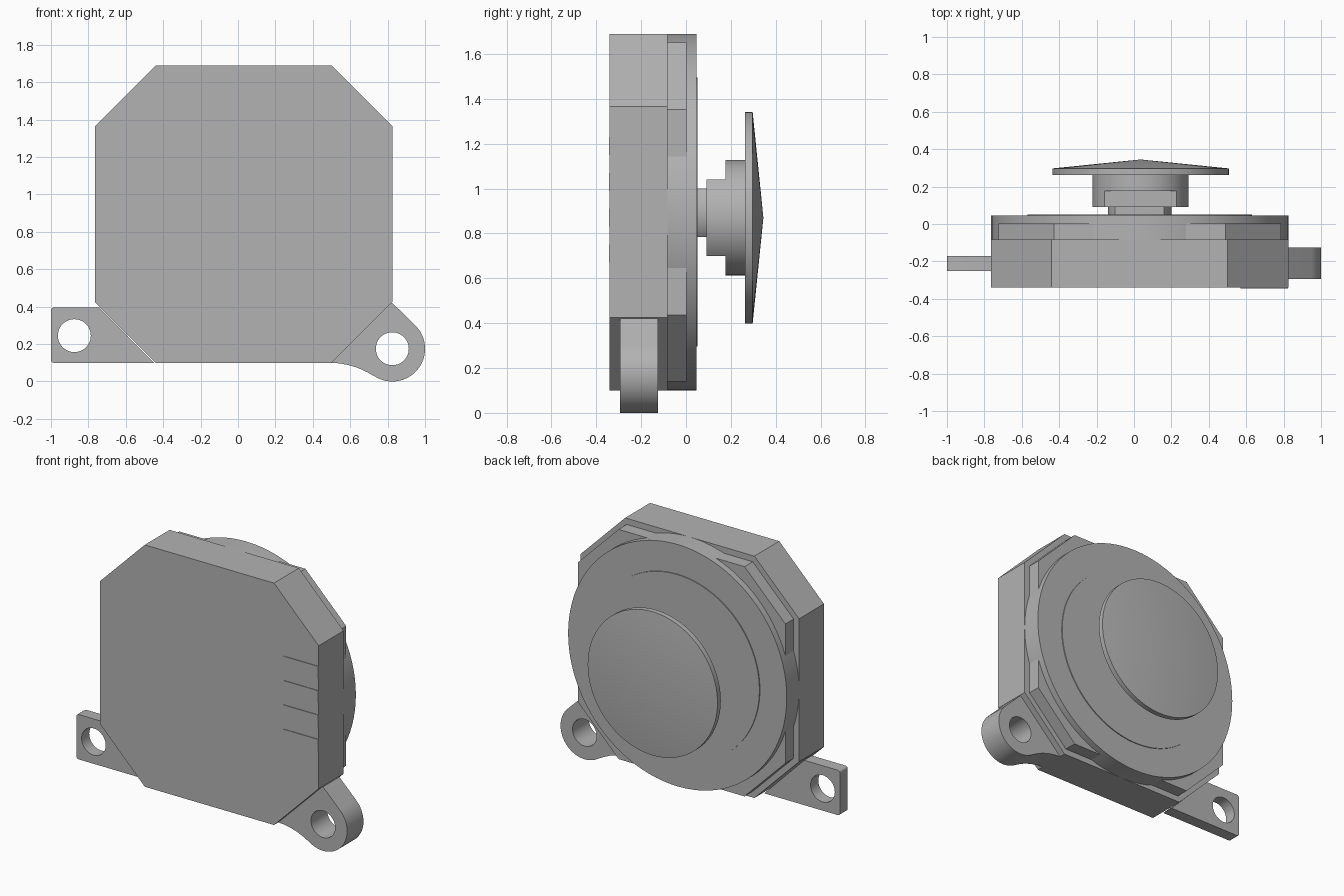
import bpy, bmesh
from math import sin, cos, pi, radians, sqrt, asin

default = bpy.data.objects.get("Cube")
if default:
    bpy.data.objects.remove(default, do_unlink=True)

GREY = (0.45, 0.45, 0.45, 1)
mat = bpy.data.materials.new("plain grey")
mat.use_nodes = True
mat.diffuse_color = GREY
mat.node_tree.nodes["Principled BSDF"].inputs["Base Color"].default_value = GREY

CX, CZ = 0.03, 0.895      # housing centre
SX, SZ = 0.035, 0.87      # thumb stick centre


def add_object(name, bm):
    """Turn a bmesh into a grey object with sharp edges kept."""
    bmesh.ops.remove_doubles(bm, verts=bm.verts, dist=0.0001)
    bmesh.ops.recalc_face_normals(bm, faces=bm.faces)
    mesh = bpy.data.meshes.new(name)
    bm.to_mesh(mesh)
    bm.free()
    mesh.materials.append(mat)
    obj = bpy.data.objects.new(name, mesh)
    bpy.context.collection.objects.link(obj)
    bpy.ops.object.select_all(action="DESELECT")
    obj.select_set(True)
    bpy.context.view_layer.objects.active = obj
    bpy.ops.object.shade_smooth_by_angle(angle=radians(25))
    return obj


def prism(name, outlines, y0, y1):
    """Extrude x-z outlines along y; the second outline is a hole."""
    curve = bpy.data.curves.new(name, "CURVE")
    curve.dimensions = "2D"
    curve.fill_mode = "BOTH"
    curve.extrude = (y1 - y0) / 2
    for points in outlines:
        spline = curve.splines.new("POLY")
        spline.points.add(len(points) - 1)
        for p, (x, z) in zip(spline.points, points):
            p.co = (x, z, 0, 1)
        spline.use_cyclic_u = True
    temp = bpy.data.objects.new(name + " outline", curve)
    bpy.context.collection.objects.link(temp)
    graph = bpy.context.evaluated_depsgraph_get()
    mesh = temp.evaluated_get(graph).to_mesh()
    bm = bmesh.new()
    bm.from_mesh(mesh)
    for v in bm.verts:
        x, z, depth = v.co
        v.co = (x, (y0 + y1) / 2 - depth, z)
    bpy.data.objects.remove(temp, do_unlink=True)
    bpy.data.curves.remove(curve)
    return add_object(name, bm)


def arc(x, z, r, start=0, end=360, n=64):
    full = abs(end - start) == 360
    steps = n if full else n - 1
    return [(x + r * cos(radians(start + (end - start) * i / steps)),
             z + r * sin(radians(start + (end - start) * i / steps)))
            for i in range(n)]


def octagon(half, flat):
    quarter = [(half, flat), (flat, half)]
    pts = []
    for sx, sz in ((1, 1), (-1, 1), (-1, -1), (1, -1)):
        part = quarter if sx * sz > 0 else quarter[::-1]
        pts += [(CX + sx * a, CZ + sz * b) for a, b in part]
    return pts


def flatted_circle(x, z, r, half):
    """Circle with its top and bottom cut flat."""
    a = asin(half / r) * 180 / pi
    return arc(x, z, r, -a, a, 24) + arc(x, z, r, 180 - a, 180 + a, 24)


# Housing: chamfered block, inset layer, round lid and raised ring
prism("housing", [octagon(0.795, 0.47)], -0.34, -0.082)
prism("inset_layer", [octagon(0.755, 0.458)], -0.09, 0.003)
prism("round_lid", [arc(CX, CZ, 0.795, n=96)], -0.09, 0.046)
prism("lid_disc", [arc(CX, CZ, 0.6, n=96)], 0.04, 0.052)

# Thin contact strips on the front face
for i in range(4):
    z = 0.71 + 0.16 * i
    strip = [(0.57, z - 0.04), (0.824, z - 0.04), (0.824, z + 0.04), (0.57, z + 0.04)]
    prism("contact_strip_%d" % (i + 1), [strip], -0.344, -0.336)

# Thumb stick: neck, flatted collar, round collar, coned cap
prism("stick_neck", [flatted_circle(CX, 0.892, 0.17, 0.108)], 0.045, 0.1)
prism("stick_lower_collar", [flatted_circle(SX, SZ, 0.257, 0.17)], 0.092, 0.18)
prism("stick_upper_collar", [arc(SX, SZ, 0.257)], 0.177, 0.27)

bm = bmesh.new()
N = 96
base = [bm.verts.new((x, 0.263, z)) for x, z in arc(SX, SZ, 0.472, n=N)]
rim = [bm.verts.new((x, 0.297, z)) for x, z in arc(SX, SZ, 0.472, n=N)]
tip = bm.verts.new((SX, 0.345, SZ))
bm.faces.new(base)
for i in range(N):
    j = (i + 1) % N
    bm.faces.new((base[i], base[j], rim[j], rim[i]))
    bm.faces.new((rim[i], rim[j], tip))
add_object("stick_cap", bm)

# Square mounting ear with small rounded outer corners
r = 0.015
square = (arc(-1 + r, 0.395 - r, r, 90, 180, 5) + arc(-1 + r, 0.1 + r, r, 180, 270, 5)
          + [(-0.45, 0.1), (-0.74, 0.395)])
prism("right_ear", [square, arc(-0.875, 0.245, 0.088, n=48)], -0.25, -0.17)

# Rounded mounting ear blending into the housing
lobe = (arc(0.825, 0.175, 0.175, 45, -120, 40)
        + [(0.69, 0.05), (0.64, 0.073), (0.59, 0.088), (0.54, 0.097), (0.5, 0.1),
           (0.5, 0.3), (0.7, 0.42), (0.825, 0.42)])
prism("left_ear", [lobe, arc(0.825, 0.175, 0.088, n=48)], -0.295, -0.125)
